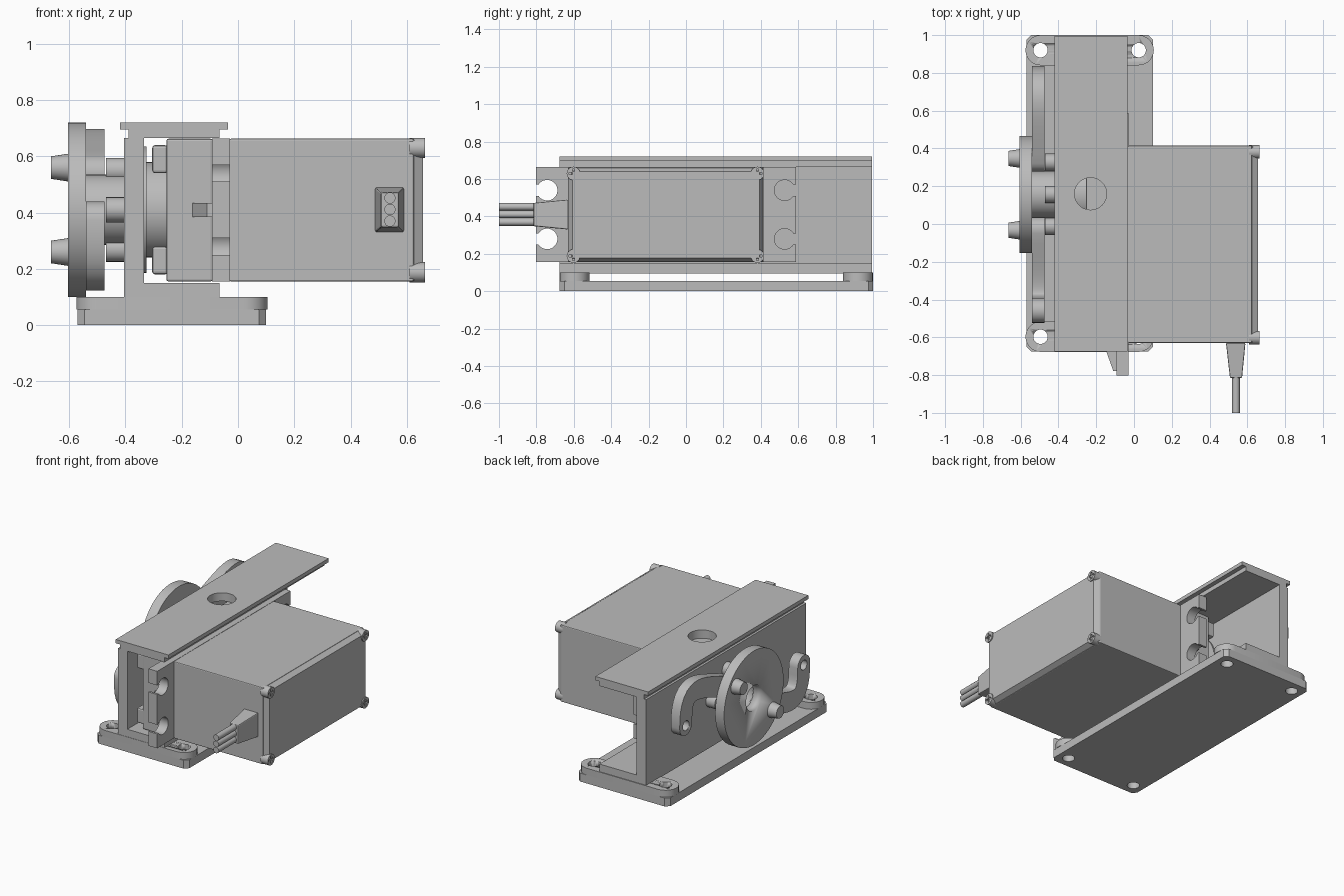
import bpy, bmesh, math
from mathutils import Vector
from mathutils.geometry import interpolate_bezier

cube = bpy.data.objects.get("Cube")
if cube:
    bpy.data.objects.remove(cube, do_unlink=True)

grey = bpy.data.materials.new("neutral_grey")
grey.use_nodes = True
grey.diffuse_color = (0.5, 0.5, 0.5, 1)
shader = next(n for n in grey.node_tree.nodes if n.type == 'BSDF_PRINCIPLED')
shader.inputs["Base Color"].default_value = (0.5, 0.5, 0.5, 1)

AXES = {
    'x': lambda u, v, w: (w, u, v),
    'y': lambda u, v, w: (u, w, v),
    'z': lambda u, v, w: (u, v, w),
}


def prism(name, pts, axis, a, b, end_pts=None, smooth=False, bevel=0):
    """Extrude a profile along an axis, optionally lofting to a second profile."""
    bm = bmesh.new()
    place = AXES[axis]
    lo = [bm.verts.new(place(u, v, a)) for u, v in pts]
    hi = [bm.verts.new(place(u, v, b)) for u, v in (end_pts or pts)]
    n = len(pts)
    bm.faces.new(lo)
    bm.faces.new(hi)
    for i in range(n):
        j = (i + 1) % n
        side = bm.faces.new((lo[i], lo[j], hi[j], hi[i]))
        side.smooth = smooth
    bmesh.ops.recalc_face_normals(bm, faces=bm.faces)
    mesh = bpy.data.meshes.new(name)
    bm.to_mesh(mesh)
    bm.free()
    mesh.materials.append(grey)
    obj = bpy.data.objects.new(name, mesh)
    bpy.context.collection.objects.link(obj)
    if bevel:
        mod = obj.modifiers.new("soft_edges", 'BEVEL')
        mod.width, mod.segments = bevel, 2
    if smooth:
        activate(obj)
        bpy.ops.object.shade_smooth_by_angle(angle=math.radians(35))
    return obj


def activate(obj):
    bpy.ops.object.select_all(action='DESELECT')
    obj.select_set(True)
    bpy.context.view_layer.objects.active = obj


def rect(u0, u1, v0, v1):
    return [(u0, v0), (u1, v0), (u1, v1), (u0, v1)]


def circle(u, v, r, n=40):
    return [(u + r * math.cos(math.tau * i / n), v + r * math.sin(math.tau * i / n))
            for i in range(n)]


def rod(name, u, v, r, axis, a, b, r_end=None, n=40):
    return prism(name, circle(u, v, r, n), axis, a, b,
                 circle(u, v, r_end, n) if r_end else None, smooth=True)


def ribbon(path, r, steps=10):
    """Outline of a rounded strip that follows a path."""
    path = [Vector(p) for p in path]
    left, right = [], []
    for i, p in enumerate(path):
        t = (path[min(i + 1, len(path) - 1)] - path[max(i - 1, 0)]).normalized()
        side = Vector((-t.y, t.x)) * r
        left.append(p + side)
        right.append(p - side)

    def cap(c, start):
        d = start - c
        return [c + Vector((d.x * math.cos(k) + d.y * math.sin(k),
                            d.y * math.cos(k) - d.x * math.sin(k)))
                for k in (math.pi * i / steps for i in range(1, steps))]
    pts = left + cap(path[-1], left[-1]) + right[::-1] + cap(path[0], right[0])
    return [tuple(p) for p in pts]


def cut(obj, cutters):
    for c in cutters:
        mod = obj.modifiers.new("cut", 'BOOLEAN')
        mod.operation, mod.solver, mod.object = 'DIFFERENCE', 'EXACT', c
        activate(obj)
        bpy.ops.object.modifier_apply(modifier=mod.name)
        bpy.data.objects.remove(c, do_unlink=True)


def hole(u, v, r, axis, a, b):
    return rod("cutter", u, v, r, axis, a, b)


# Base plate and mounting bars with bolt holes
hole_x, bar_y = (-0.495, 0.025), (-0.597, 0.92)
plate_outline = ribbon([(-0.235, -0.645), (-0.235, 0.97)], 0.03)
plate = prism("base_plate", [(-0.57, -0.65), (-0.545, -0.675), (0.075, -0.675), (0.1, -0.65),
                             (0.1, 0.975), (0.075, 1.0), (-0.545, 1.0), (-0.57, 0.975)],
              'z', 0, 0.055)
cut(plate, [hole(x, y, 0.038, 'z', -0.1, 0.2) for x in hole_x for y in bar_y])
for label, y in zip(("front", "back"), bar_y):
    bar = prism(label + "_mounting_bar", ribbon([(hole_x[0], y), (hole_x[1], y)], 0.08),
                'z', 0.055, 0.1, smooth=True)
    cut(bar, [hole(x, y, 0.038, 'z', -0.1, 0.2) for x in hole_x])

# Channel bracket with a stepped top flange
channel = prism("channel_bracket",
                [(-0.405, 0.095), (-0.065, 0.095), (-0.065, 0.15), (-0.335, 0.15),
                 (-0.335, 0.665), (-0.065, 0.665), (-0.065, 0.695), (-0.035, 0.695),
                 (-0.035, 0.72), (-0.42, 0.72), (-0.42, 0.695), (-0.39, 0.695),
                 (-0.39, 0.665), (-0.405, 0.665)], 'y', -0.675, 0.995)
cut(channel, [hole(-0.23, 0.16, 0.085, 'z', 0.6, 0.8)])

# Motor case, split into front case, main case and tapered lid
Y0, Y1, Z0, Z1 = -0.63, 0.415, 0.155, 0.663
prism("front_case", rect(Y0, Y1, Z0, Z1), 'x', -0.255, -0.09, bevel=0.008)
prism("main_case", rect(Y0, Y1, Z0, Z1), 'x', -0.03, 0.625, bevel=0.006)
prism("case_lid", rect(Y0 + .003, Y1 - .003, Z0 + .003, Z1 - .003), 'x', 0.625, 0.657,
      rect(Y0 + 0.022, Y1 - 0.022, Z0 + 0.022, Z1 - 0.022))

# Lid screws with crossed slots, and front corner posts
for y in (Y0 + 0.028, Y1 - 0.033):
    for z in (Z0 + 0.033, Z1 - 0.033):
        screw = rod("lid_screw", y, z, 0.036, 'x', 0.61, 0.664, n=24)
        cut(screw, [prism("cutter", rect(y - a, y + a, z - b, z + b), 'x', 0.652, 0.7)
                    for a, b in ((0.024, 0.006), (0.006, 0.024))])
for y in (Y0 + 0.01, Y1 - 0.11):
    for z in (0.18, 0.54):
        prism("corner_post", rect(y, y + 0.1, z, z + 0.1), 'x', -0.305, -0.25, bevel=0.01)

# Mounting ears with keyhole slots, and a gusset at each end
mid = (Y0 + Y1) / 2
ears = prism("mounting_ears", rect(mid - 0.695, mid + 0.695, Z0, Z1), 'x', -0.092, -0.028)
slots = []
for s in (-1, 1):
    for z in (0.28, 0.54):
        y, edge = mid + s * 0.635, mid + s * 0.75
        slots.append(hole(y, z, 0.055, 'x', -0.2, 0.1))
        slots.append(prism("cutter", rect(min(y, edge), max(y, edge), z - 0.03, z + 0.03),
                           'x', -0.2, 0.1))
    wall = mid + s * 0.515
    prism("ear_gusset", [(-0.165, wall), (-0.09, wall), (-0.09, mid + s * 0.67),
                         (-0.11, mid + s * 0.67)], 'z', 0.385, 0.435)
cut(ears, slots)

# Cable strain relief and three wires
prism("strain_relief", rect(0.487, 0.59, 0.33, 0.49), 'y', Y0, -0.815,
      rect(0.508, 0.572, 0.348, 0.472), bevel=0.006)
for i in range(3):
    rod("wire", 0.54, 0.37 + 0.041 * i, 0.02, 'y', -0.8, -1.0, n=20)

# Output boss, shaft hub and hub pins
CY, CZ = 0.157, 0.41
rod("output_boss", CY, CZ, 0.17, 'x', -0.33, -0.25)
rod("boss_flange", CY, CZ, 0.225, 'x', -0.337, -0.325)
hub = rod("shaft_hub", CY, CZ, 0.125, 'x', -0.545, -0.4)
cut(hub, [hole(CY, CZ, 0.082, 'x', -0.7, -0.45)])
for dy, dz in ((0, 0.14), (0, -0.14), (0.17, 0), (-0.17, 0)):
    rod("hub_pin", CY + dy, CZ + dz, 0.045, 'x', -0.47, -0.4, n=24)

# Drive disc with a bore and two tapered pegs
disc = rod("drive_disc", CY, CZ, 0.31, 'x', -0.605, -0.54, n=72)
cut(disc, [hole(CY, CZ, 0.082, 'x', -0.7, -0.5)])
for s in (-1, 1):
    rod("disc_peg", CY + s * 0.19, CZ + s * 0.15, 0.05, 'x', -0.6, -0.665, 0.04, n=28)

# Two curved arms, each the other turned half way round
bends = [(0.615, 0.035), (0.62, 0.32), (0.45, 0.22), (0.185, 0.13)]
curve = [p.to_2d() for p in interpolate_bezier(*[Vector((u, v, 0)) for u, v in bends], 16)]
for s, label in ((1, "back"), (-1, "front")):
    path = [(CY + s * p.x, CZ + s * p.y) for p in curve]
    arm = prism(label + "_curved_arm", ribbon(path, 0.065), 'x', -0.54, -0.475, smooth=True)
    cut(arm, [hole(path[0][0], path[0][1], 0.032, 'x', -0.7, -0.43)])
